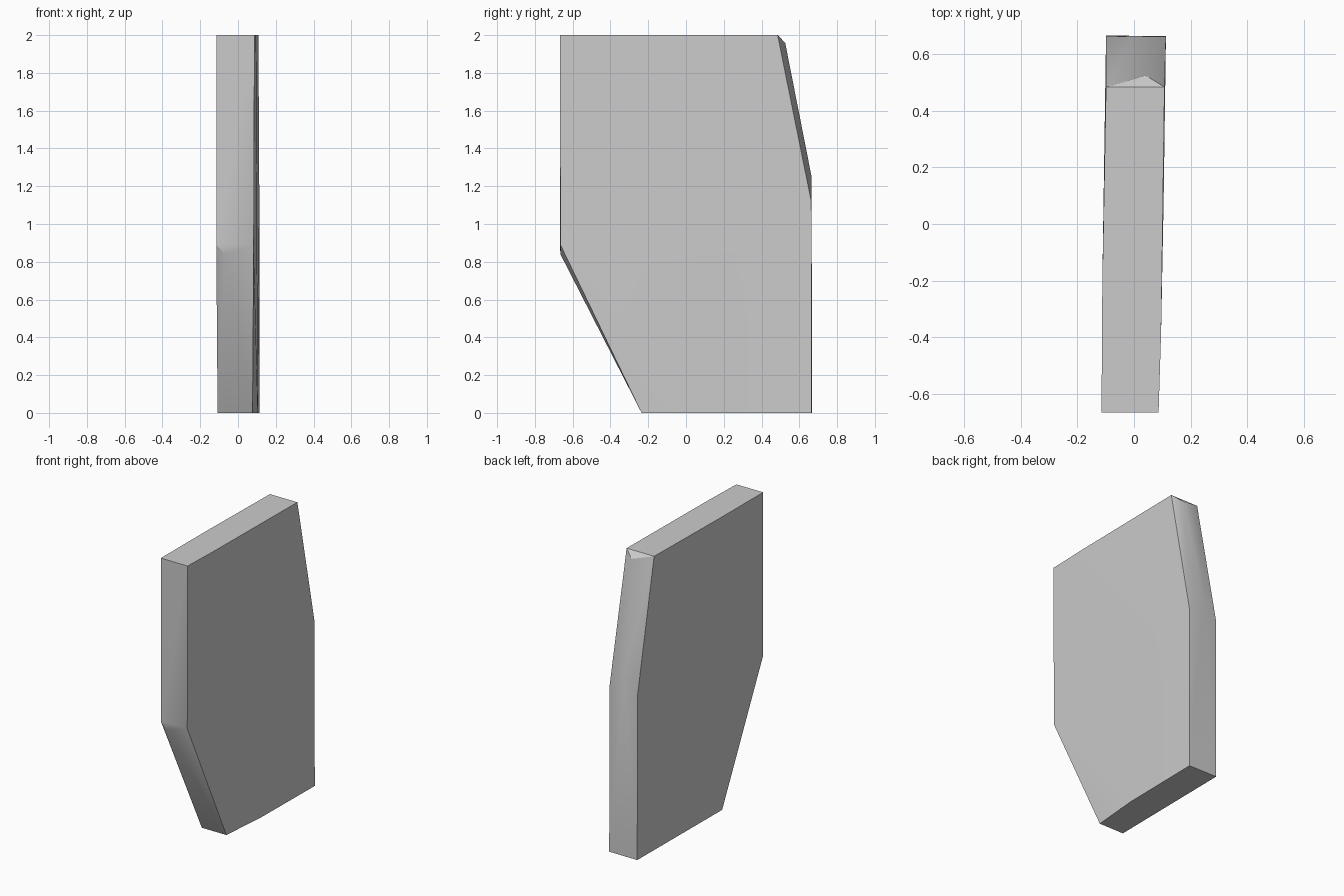
import bpy, bmesh, math

cube = bpy.data.objects.get("Cube")
if cube:
    bpy.data.objects.remove(cube, do_unlink=True)

# Grey stone colour
grey = bpy.data.materials.new("stone_grey")
grey.use_nodes = True
colour = (0.6, 0.6, 0.6, 1)
grey.diffuse_color = colour
grey.node_tree.nodes["Principled BSDF"].inputs["Base Color"].default_value = colour

# Corner points of the two broad faces, going round each outline
left_face = [
    (0.087, -0.667, 2), (0.096, -0.38, 2), (0.108, 0.485, 2),
    (0.113, 0.663, 1.12), (0.113, 0.665, 0),
    (0.105, 0.09, 0), (0.077, -0.235, 0), (0.083, -0.665, 0.89),
]
right_face = [
    (-0.115, -0.667, 2), (-0.112, -0.2, 2), (-0.099, 0.485, 2),
    (-0.099, 0.663, 1.12), (-0.099, 0.667, 0),
    (-0.108, -0.235, 0), (-0.115, -0.667, 0.89),
]
# Slight bulges on the back bevel and the lower front bevel
bulges = [(0.042, 0.525, 1.96), (0.0, 0.665, 1.25), (-0.07, -0.665, 0.84)]

# Slab: convex body around all corners
bm = bmesh.new()
for p in left_face + right_face + bulges:
    bm.verts.new(p)
bmesh.ops.convex_hull(bm, input=bm.verts)
bmesh.ops.dissolve_limit(bm, angle_limit=math.radians(0.5),
                         verts=bm.verts, edges=bm.edges)
bmesh.ops.recalc_face_normals(bm, faces=bm.faces)

mesh = bpy.data.meshes.new("stone_slab")
bm.to_mesh(mesh)
bm.free()
mesh.materials.append(grey)
slab = bpy.data.objects.new("stone_slab", mesh)
bpy.context.collection.objects.link(slab)

# Smooth shading with crisp outline edges
bpy.context.view_layer.objects.active = slab
slab.select_set(True)
bpy.ops.object.shade_smooth_by_angle(angle=math.radians(30))
